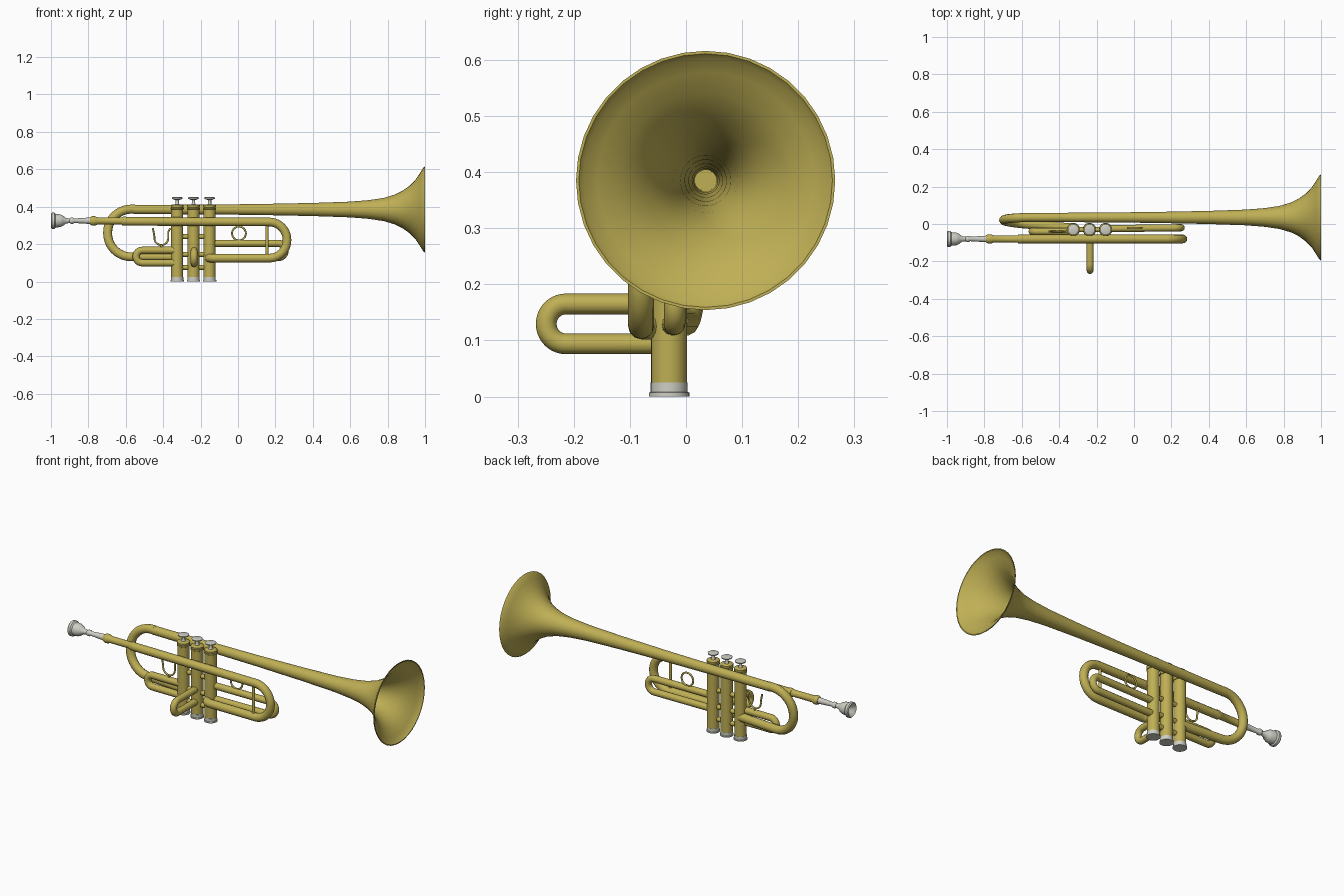
import bpy, bmesh, math
from mathutils import Vector, Matrix

old = bpy.data.objects.get("Cube")
if old:
    bpy.data.objects.remove(old, do_unlink=True)


def material(name, rgb):
    m = bpy.data.materials.new(name)
    m.use_nodes = True
    m.diffuse_color = (*rgb, 1)
    m.node_tree.nodes["Principled BSDF"].inputs["Base Color"].default_value = (*rgb, 1)
    return m


brass = material("brass", (0.52, 0.43, 0.09))
silver = material("silver", (0.62, 0.62, 0.56))


def smooth(ob):
    bpy.ops.object.select_all(action="DESELECT")
    ob.select_set(True)
    bpy.context.view_layer.objects.active = ob
    bpy.ops.object.shade_smooth_by_angle(angle=math.radians(40))


def lathe(name, profile, loc, mat, axis="Z", sides=32):
    """Revolve (distance along axis, radius) pairs about an axis."""
    bm = bmesh.new()
    rings = []
    for t, r in profile:
        if r == 0:
            rings.append([bm.verts.new((0, 0, t))] * sides)
        else:
            turn = [math.tau * i / sides for i in range(sides)]
            rings.append([bm.verts.new((r * math.cos(a), r * math.sin(a), t)) for a in turn])
    for a, b in zip(rings, rings[1:]):
        for i in range(sides):
            j = (i + 1) % sides
            bm.faces.new(dict.fromkeys((a[i], a[j], b[j], b[i])))
    if axis == "X":
        bm.transform(Matrix.Rotation(math.pi / 2, 4, "Y"))
    bmesh.ops.recalc_face_normals(bm, faces=bm.faces)
    me = bpy.data.meshes.new(name)
    bm.to_mesh(me)
    bm.free()
    me.materials.append(mat)
    ob = bpy.data.objects.new(name, me)
    ob.location = loc
    bpy.context.collection.objects.link(ob)
    smooth(ob)
    return ob


def rounded(points, radius, steps=10):
    """Polyline with its inner corners rounded off."""
    pts = [Vector(p) for p in points]
    path = [pts[0]]
    for before, p, after in zip(pts, pts[1:], pts[2:]):
        a = p + (before - p).normalized() * radius
        b = p + (after - p).normalized() * radius
        ha, hb = a.lerp(p, 0.55), b.lerp(p, 0.55)
        for i in range(steps + 1):
            t = i / steps
            s = 1 - t
            path.append(a * s**3 + ha * 3 * s * s * t + hb * 3 * s * t * t + b * t**3)
    return path + [pts[-1]]


def tube(name, path, radius, mat=brass, closed=False):
    cu = bpy.data.curves.new(name, "CURVE")
    cu.dimensions = "3D"
    cu.bevel_depth = radius
    cu.bevel_resolution = 4
    cu.use_fill_caps = True
    sp = cu.splines.new("POLY")
    sp.points.add(len(path) - 1)
    for q, p in zip(sp.points, path):
        q.co = (*p, 1)
    sp.use_cyclic_u = closed
    cu.materials.append(mat)
    ob = bpy.data.objects.new(name, cu)
    bpy.context.collection.objects.link(ob)
    bpy.ops.object.select_all(action="DESELECT")
    ob.select_set(True)
    bpy.context.view_layer.objects.active = ob
    bpy.ops.object.convert(target="MESH")
    smooth(bpy.context.object)


def arc(cx, y, cz, r, start, end, steps=24):
    angles = [math.radians(start + (end - start) * i / steps) for i in range(steps + 1)]
    return [Vector((cx + r * math.cos(a), y, cz + r * math.sin(a))) for a in angles]


# Bell: outer flare, thin lip and inner wall
flare = [(-0.56, 0.024), (-0.2, 0.026), (0.1, 0.029), (0.4, 0.035), (0.6, 0.042),
         (0.7, 0.05), (0.78, 0.062), (0.84, 0.08), (0.88, 0.1), (0.92, 0.129),
         (0.95, 0.16), (0.975, 0.198), (0.99, 0.223), (1.0, 0.231)]
inner = [(t, r - 0.005) for t, r in reversed(flare)]
lathe("bell", flare + inner, (0, 0.035, 0.385), brass, "X", 36)

# Bell crook, dropping round to the far valve
tube("bell_crook", rounded([(-0.55, 0.035, 0.387), (-0.697, 0.033, 0.387),
                            (-0.697, 0.008, 0.132), (-0.33, -0.02, 0.132)], 0.126), 0.024)

# Lead pipe with main tuning crook
lead_y = -0.08
lead_path = [(-0.62, lead_y, 0.322), (0.262, lead_y, 0.318), (0.262, lead_y, 0.125),
             (-0.155, lead_y, 0.125), (-0.155, -0.03, 0.125)]
tube("lead_pipe", rounded(lead_path[:4], 0.095)[:-1] + rounded(lead_path[2:], 0.035)[1:], 0.023)
lathe("lead_pipe_receiver", [(-0.79, 0), (-0.79, 0.02), (-0.78, 0.025), (-0.765, 0.025),
                             (-0.75, 0.019), (-0.62, 0.019), (-0.615, 0.023), (-0.6, 0.023)],
      (0, lead_y, 0.324), brass, "X")
tube("crook_brace", [(0.155, lead_y, 0.31), (0.155, lead_y, 0.13)], 0.008)

# Mouthpiece with hollow cup
lathe("mouthpiece", [(-0.965, 0), (-0.98, 0.018), (-0.997, 0.032), (-1.0, 0.038),
                     (-0.995, 0.043), (-0.982, 0.043), (-0.975, 0.036), (-0.95, 0.034),
                     (-0.935, 0.027), (-0.92, 0.015), (-0.9, 0.012), (-0.893, 0.017),
                     (-0.883, 0.017), (-0.876, 0.012), (-0.78, 0.018), (-0.78, 0)],
      (0, lead_y, 0.325), silver, "X")

# Valves
valve_y = -0.03
valve_x = (-0.325, -0.238, -0.152)
for n, x in enumerate(valve_x, 1):
    at = (x, valve_y, 0)
    lathe(f"valve_casing_{n}", [(0.022, 0), (0.022, 0.032), (0.385, 0.032), (0.387, 0.035),
                                (0.393, 0.035), (0.395, 0.032), (0.4, 0.034), (0.408, 0.034),
                                (0.412, 0.028), (0.412, 0)], at, brass)
    lathe(f"valve_bottom_cap_{n}", [(0, 0), (0, 0.036), (0.007, 0.036), (0.008, 0.033),
                                    (0.025, 0.033), (0.025, 0)], at, silver)
    lathe(f"finger_button_{n}", [(0.41, 0), (0.41, 0.013), (0.417, 0.009), (0.435, 0.009),
                                 (0.442, 0.028), (0.448, 0.029), (0.451, 0.024), (0.448, 0)],
          at, silver)

# Short ports joining neighbouring valves
for n, (a, b) in enumerate(zip(valve_x, valve_x[1:]), 1):
    for level, z in (("upper", 0.24), ("middle", 0.145), ("lower", 0.075)):
        tube(f"{level}_port_{n}", [(a, valve_y, z), (b, valve_y, z)], 0.013)

# Valve slides, each a U of tubing
tube("front_slide", rounded([(-0.152, -0.025, 0.204), (0.252, -0.02, 0.204),
                             (0.252, -0.02, 0.128), (-0.152, -0.025, 0.128)], 0.037), 0.019)
tube("middle_slide", rounded([(-0.235, valve_y, 0.165), (-0.235, -0.249, 0.165),
                              (-0.235, -0.249, 0.094), (-0.235, valve_y, 0.094)], 0.035), 0.0185)
tube("rear_slide", rounded([(-0.325, -0.04, 0.167), (-0.545, -0.04, 0.167),
                            (-0.545, -0.04, 0.1), (-0.325, -0.04, 0.1)], 0.033), 0.019)

# Finger ring and finger hook
tube("finger_ring", arc(0.005, -0.02, 0.257, 0.037, 0, 345, 23), 0.005, closed=True)
hook = [Vector((-0.455, -0.04, 0.285))] + arc(-0.41, -0.04, 0.232, 0.037, 170, 360)
tube("finger_hook", hook + [Vector((-0.373, -0.04, 0.265)), Vector((-0.362, -0.04, 0.285))], 0.005)
tube("finger_hook_post", [(-0.41, -0.04, 0.17), (-0.41, -0.04, 0.197)], 0.006)
